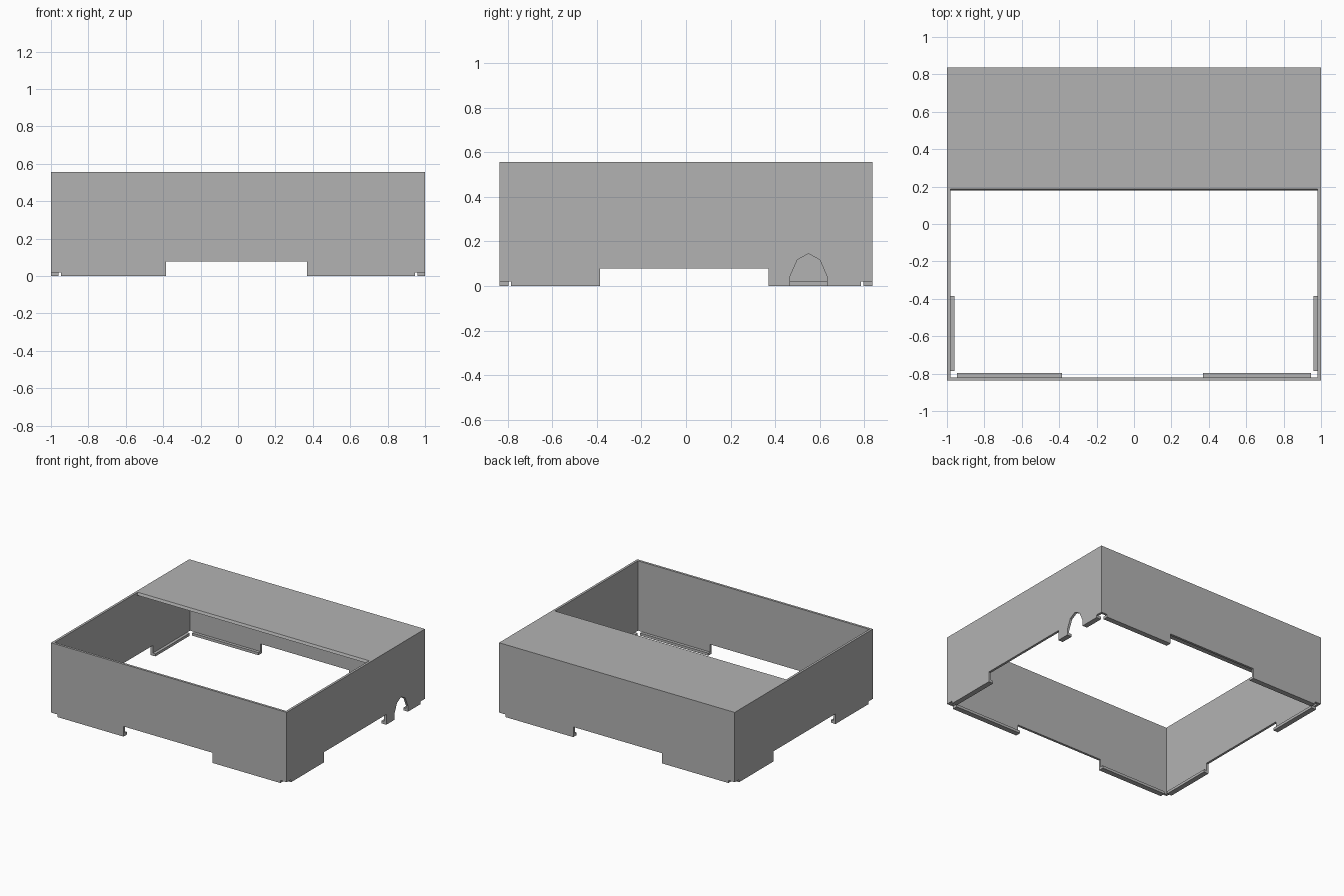
import bpy
import bmesh

if "Cube" in bpy.data.objects:
    bpy.data.objects.remove(bpy.data.objects["Cube"], do_unlink=True)

HX, HY, H = 1.0, 0.838, 0.556     # half width, half depth, height
WALL, LIP = 0.018, 0.02           # wall thickness, height of foot lips
NOTCH = (-0.385, 0.37)            # span of the openings under the walls


def prism(name, profile, x0, x1):
    """Extrude a (y, z) profile along x."""
    bm = bmesh.new()
    base = bm.faces.new([bm.verts.new((x0, y, z)) for y, z in profile])
    new = bmesh.ops.extrude_face_region(bm, geom=[base])["geom"]
    verts = [g for g in new if isinstance(g, bmesh.types.BMVert)]
    bmesh.ops.translate(bm, verts=verts, vec=(x1 - x0, 0, 0))
    bmesh.ops.recalc_face_normals(bm, faces=bm.faces[:])
    mesh = bpy.data.meshes.new(name)
    bm.to_mesh(mesh)
    bm.free()
    obj = bpy.data.objects.new(name, mesh)
    bpy.context.collection.objects.link(obj)
    return obj


def box(name, x0, x1, y0, y1, z0, z1):
    return prism(name, [(y0, z0), (y1, z0), (y1, z1), (y0, z1)], x0, x1)


# Solid block that becomes the housing
housing = box("housing", -HX, HX, -HY, HY, 0, H)
ix, iy = HX - WALL, HY - WALL
cutters = []

# Cavity: open at the front, closed by a thin deck at the back
deck = H - 0.02
cutters.append(prism("cavity_cutter", [
    (-iy, LIP), (iy, LIP), (iy, deck), (0.18, deck),
    (0.188, H), (0.188, 1), (-iy, 1)], -ix, ix))

# Narrower bottom opening leaves inward lips on the feet
cutters.append(box("bottom_cutter", -0.96, 0.96, -0.797, 0.797, -0.5, 0.1))

# Openings under all four walls
cutters.append(box("front_back_notch_cutter", *NOTCH, -1.5, 1.5, -0.4, 0.078))
cutters.append(box("side_notch_cutter", -1.5, 1.5, *NOTCH, -0.4, 0.078))

# Small relief under each corner
for sx in (-1, 1):
    for sy in (-1, 1):
        xs = sorted((sx * 0.947, sx * 1.2))
        ys = sorted((sy * 0.785, sy * 1.2))
        cutters.append(box("corner_cutter", *xs, *ys, -0.3, LIP))

# Arched cable opening in the left wall
cutters.append(prism("arch_cutter", [
    (0.467, -0.2), (0.633, -0.2), (0.633, 0.043), (0.6, 0.118),
    (0.55, 0.145), (0.5, 0.118), (0.467, 0.043)], 0.9, 1.3))

# Cut the block and bake the result
for cutter in cutters:
    mod = housing.modifiers.new("cut", "BOOLEAN")
    mod.operation, mod.solver, mod.object = "DIFFERENCE", "EXACT", cutter
bpy.context.view_layer.update()
graph = bpy.context.evaluated_depsgraph_get()
baked = bpy.data.meshes.new_from_object(housing.evaluated_get(graph))
housing.modifiers.clear()
housing.data = baked
for cutter in cutters:
    bpy.data.objects.remove(cutter, do_unlink=True)

# Plain grey colour
grey = bpy.data.materials.new("plain_grey")
grey.use_nodes = True
colour = (0.45, 0.45, 0.45, 1)
grey.diffuse_color = colour
grey.node_tree.nodes["Principled BSDF"].inputs["Base Color"].default_value = colour
housing.data.materials.clear()
housing.data.materials.append(grey)
